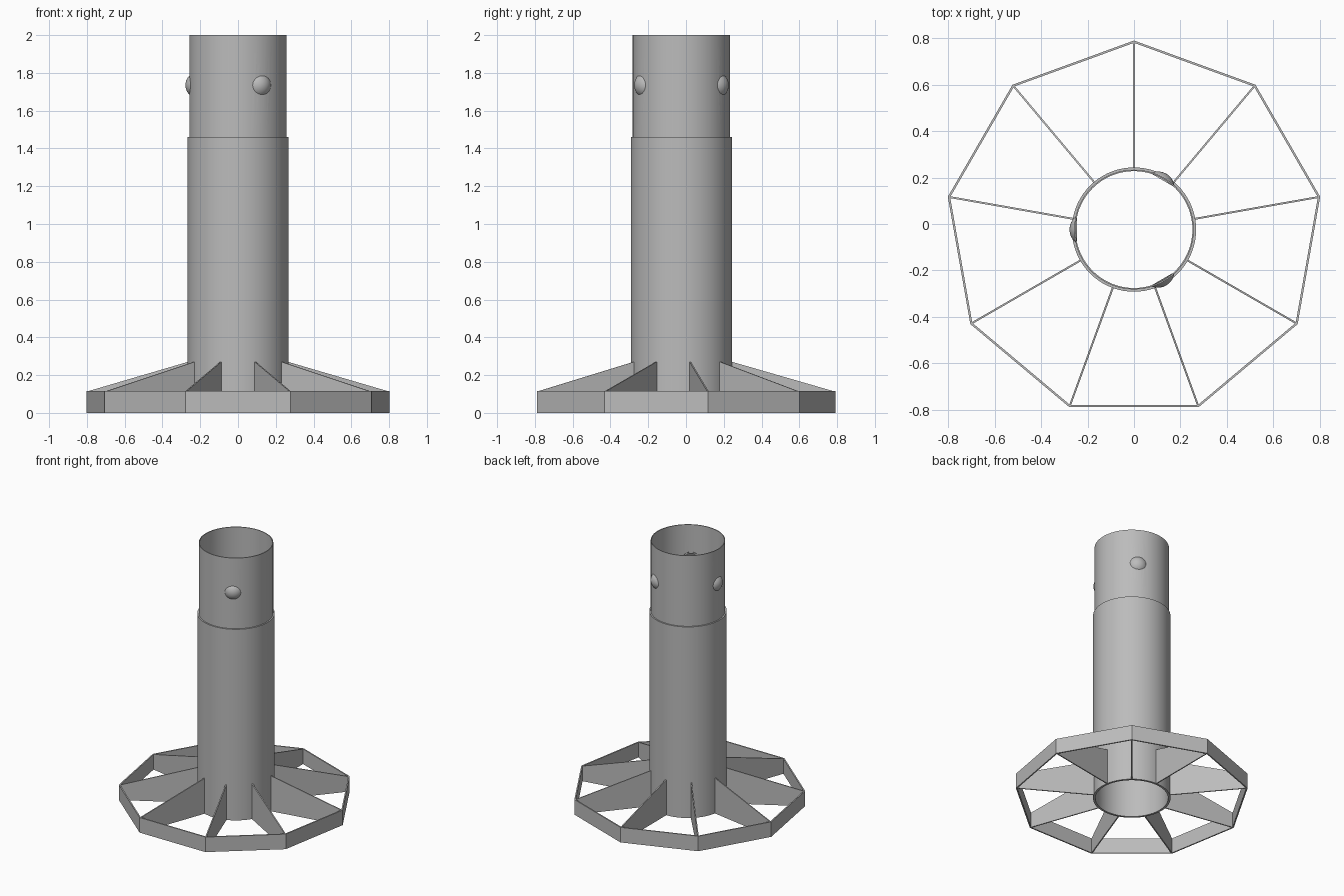
import bpy, bmesh, math
from mathutils import Matrix, Vector

if "Cube" in bpy.data.objects:
    bpy.data.objects.remove(bpy.data.objects["Cube"], do_unlink=True)

CY = -0.024            # axis of the tube in y
SIDES = 9
RING_R, RING_H = 0.815, 0.115
TUBE_R, NECK_R, BORE_R = 0.268, 0.258, 0.252
SHOULDER, TOP = 1.46, 2.0
BUMP_Z, BUMP_R, BUMP_C = 1.735, 0.072, 0.206

grey = bpy.data.materials.new("plain grey")
grey.use_nodes = True
colour = (0.5, 0.5, 0.5, 1)
grey.diffuse_color = colour
grey.node_tree.nodes["Principled BSDF"].inputs["Base Color"].default_value = colour


def finish(name, bm, smooth=False):
    bmesh.ops.recalc_face_normals(bm, faces=bm.faces)
    mesh = bpy.data.meshes.new(name)
    bm.to_mesh(mesh)
    bm.free()
    mesh.materials.append(grey)
    ob = bpy.data.objects.new(name, mesh)
    ob.location.y = CY
    bpy.context.collection.objects.link(ob)
    if smooth:
        bpy.ops.object.select_all(action='DESELECT')
        ob.select_set(True)
        bpy.context.view_layer.objects.active = ob
        bpy.ops.object.shade_smooth_by_angle(angle=math.radians(30))
    return ob


def lathe(bm, profile, steps):
    """Closed (radius, height) profile turned around the z axis."""
    rings = []
    for i in range(steps):
        turn = Matrix.Rotation(math.tau * i / steps, 3, 'Z')
        rings.append([bm.verts.new(turn @ Vector((r, 0, z))) for r, z in profile])
    n = len(profile)
    for i in range(steps):
        a, b = rings[i], rings[(i + 1) % steps]
        for j in range(n):
            k = (j + 1) % n
            bm.faces.new((a[j], b[j], b[k], a[k]))


# Stepped open tube
bm = bmesh.new()
lathe(bm, [(TUBE_R, 0), (TUBE_R, SHOULDER), (NECK_R, SHOULDER),
           (NECK_R, TOP), (BORE_R, TOP), (BORE_R, 0)], 72)
tube = finish("tube", bm, True)

# Round openings behind the three bumps
bump_angles = [math.radians(a) for a in (60, 180, 300)]
bm = bmesh.new()
for a in bump_angles:
    place = (Matrix.Rotation(a, 4, 'Z') @ Matrix.Translation((NECK_R, 0, BUMP_Z))
             @ Matrix.Rotation(math.pi / 2, 4, 'Y'))
    bmesh.ops.create_cone(bm, cap_ends=True, segments=24, radius1=0.046,
                          radius2=0.046, depth=0.1, matrix=place)
cutter = finish("hole_cutter", bm)
cutter.hide_render = True
cut = tube.modifiers.new("bump_holes", 'BOOLEAN')
cut.operation = 'DIFFERENCE'
cut.solver = 'EXACT'
cut.object = cutter
bpy.context.view_layer.objects.active = tube
bpy.ops.object.modifier_apply(modifier=cut.name)
bpy.data.objects.remove(cutter, do_unlink=True)

# Domed locking bumps
for n, a in enumerate(bump_angles, 1):
    bm = bmesh.new()
    bmesh.ops.create_uvsphere(bm, u_segments=32, v_segments=32, radius=BUMP_R,
                              matrix=Matrix.Translation((BUMP_C, 0, BUMP_Z))
                              @ Matrix.Rotation(math.pi / 2, 4, 'Y'))
    bmesh.ops.bisect_plane(bm, geom=bm.verts[:] + bm.edges[:] + bm.faces[:],
                           plane_co=(0.246, 0, 0), plane_no=(1, 0, 0), clear_inner=True)
    bm.transform(Matrix.Rotation(a, 4, 'Z'))
    finish(f"locking_bump_{n}", bm, True)

# Nine-sided base ring
bm = bmesh.new()
inner = RING_R - 0.01
lathe(bm, [(RING_R, 0), (RING_R, RING_H), (inner, RING_H), (inner, 0)], SIDES)
bm.transform(Matrix.Rotation(math.pi / 2, 4, 'Z'))
finish("base_ring", bm)

# Sloping ribs from the tube to each ring corner
for i in range(SIDES):
    bm = bmesh.new()
    outline = [(TUBE_R - 0.006, 0), (inner, 0), (inner, RING_H), (TUBE_R - 0.006, 0.272)]
    face = bm.faces.new([bm.verts.new((r, -0.004, z)) for r, z in outline])
    out = bmesh.ops.extrude_face_region(bm, geom=[face])
    bmesh.ops.translate(bm, vec=(0, 0.008, 0),
                        verts=[v for v in out["geom"] if isinstance(v, bmesh.types.BMVert)])
    bm.transform(Matrix.Rotation(math.pi / 2 + math.tau * i / SIDES, 4, 'Z'))
    finish(f"rib_{i + 1}", bm)
